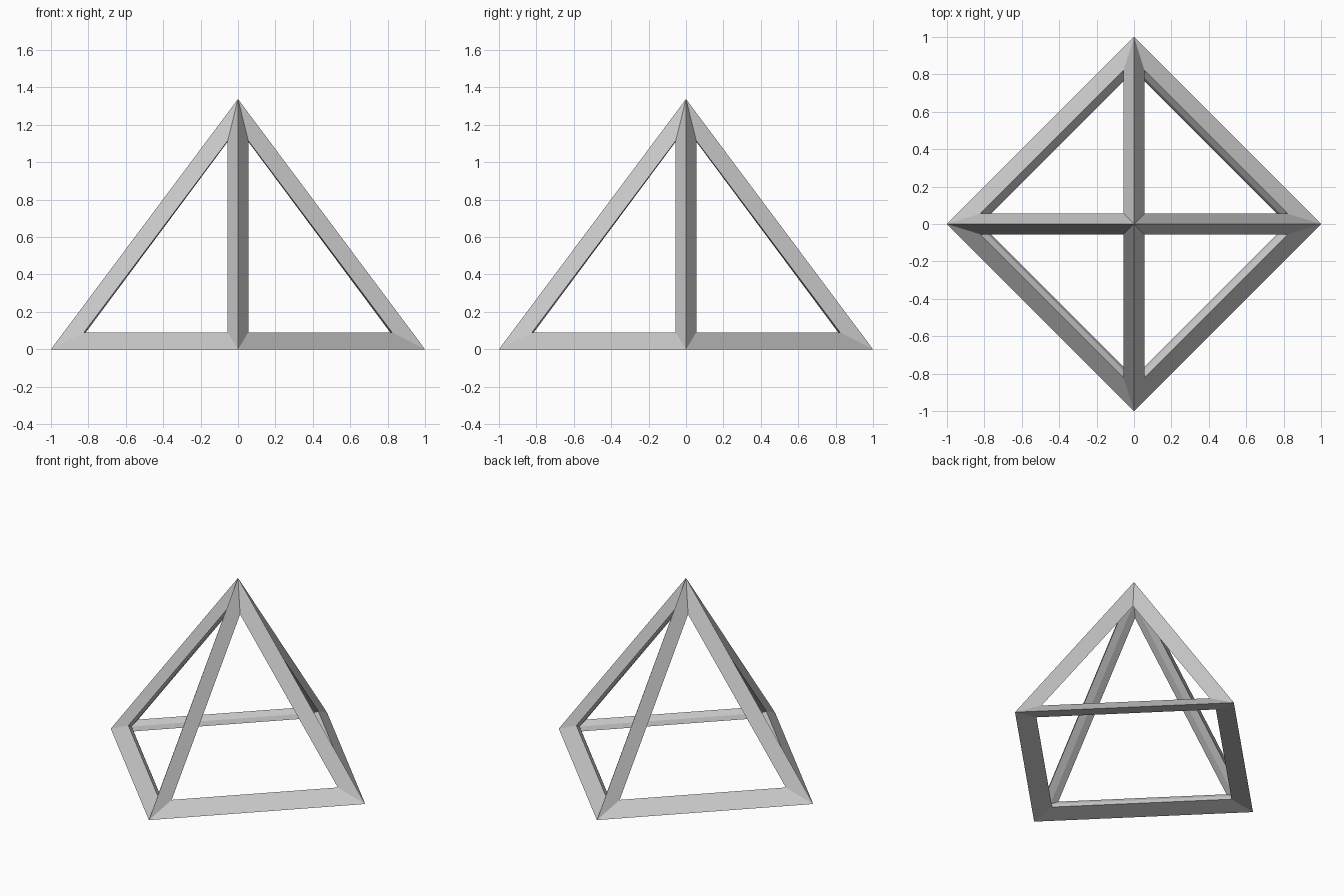
import bpy, bmesh
from math import pi
from mathutils import Vector, Matrix

if "Cube" in bpy.data.objects:
    bpy.data.objects.remove(bpy.data.objects["Cube"])

H = 1.338  # overall height


def turn(p, k):
    return Matrix.Rotation(k * pi / 2, 3, 'Z') @ Vector(p)


bm = bmesh.new()

# outer and inner pyramid corners: four base corners, then the apex
outer = [bm.verts.new(turn((1, 0, 0), k)) for k in range(4)]
inner = [bm.verts.new(turn((0.837, 0, 0.059), k)) for k in range(4)]
outer.append(bm.verts.new((0, 0, H)))
inner.append(bm.verts.new((0, 0, 1.184)))


def frame(ids, points):
    """Border around one opening: outer strip and inner wall strip."""
    hole = [bm.verts.new(p) for p in points]
    n = len(ids)
    for i in range(n):
        j = (i + 1) % n
        a, b = ids[i], ids[j]
        bm.faces.new((outer[a], outer[b], hole[j], hole[i]))
        bm.faces.new((hole[i], hole[j], inner[b], inner[a]))


# four triangular side openings
for k in range(4):
    frame((k, (k + 1) % 4, 4),
          [turn(p, k) for p in ((0.823, 0.055, 0.091),
                                (0.055, 0.823, 0.091),
                                (0.055, 0.055, 1.115))])

# square base opening
frame((3, 2, 1, 0), [turn((0.82, 0, 0.029), k) for k in (3, 2, 1, 0)])

bmesh.ops.recalc_face_normals(bm, faces=bm.faces)
mesh = bpy.data.meshes.new("pyramid_frame")
bm.to_mesh(mesh)
bm.free()
bpy.context.collection.objects.link(bpy.data.objects.new("pyramid_frame", mesh))
